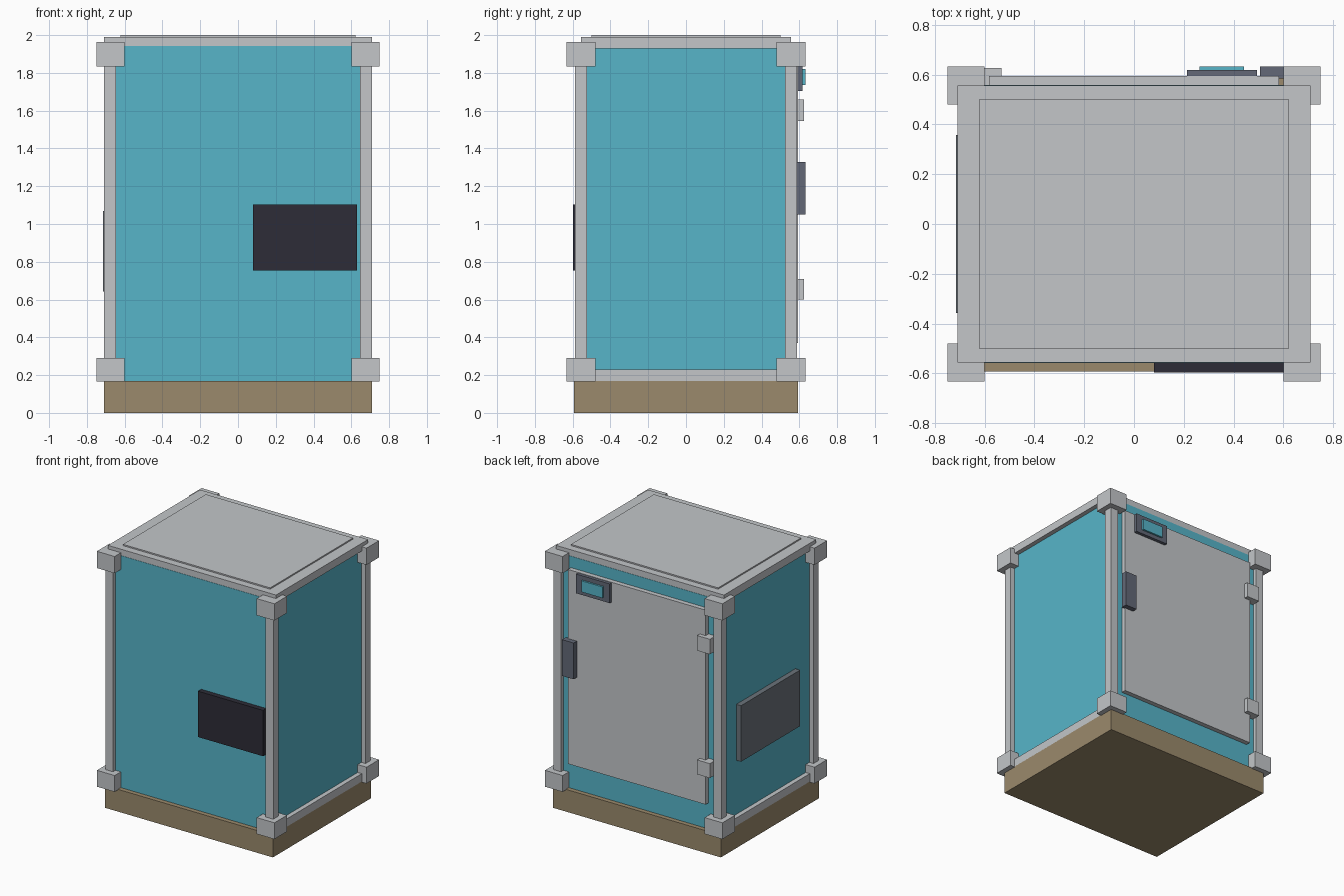
import bpy
import bmesh

default = bpy.data.objects.get("Cube")
if default:
    bpy.data.objects.remove(default, do_unlink=True)


def material(name, hex_code):
    """Flat material from an sRGB hex code, stored as linear values."""
    rgb = []
    for i in (0, 2, 4):
        c = int(hex_code[i:i + 2], 16) / 255
        rgb.append(c / 12.92 if c < 0.04045 else ((c + 0.055) / 1.055) ** 2.4)
    mat = bpy.data.materials.new(name)
    mat.use_nodes = True
    mat.diffuse_color = (*rgb, 1)
    mat.node_tree.nodes["Principled BSDF"].inputs["Base Color"].default_value = (*rgb, 1)
    return mat


GREY = material("light grey metal", "C3C6C9")
BLUE = material("turquoise panel", "57B5C9")
BROWN = material("brown wood", "9B8A6C")
BLACK = material("near black", "2D2C37")
SLATE = material("slate", "636977")
DARK_GREY = material("dark grey", "6B737A")


def box(name, x, y, z, mat):
    """Box spanning the given (low, high) range on each axis."""
    bm = bmesh.new()
    bmesh.ops.create_cube(bm, size=1)
    for v in bm.verts:
        for axis, (low, high) in enumerate((x, y, z)):
            v.co[axis] = high if v.co[axis] > 0 else low
    mesh = bpy.data.meshes.new(name)
    bm.to_mesh(mesh)
    bm.free()
    mesh.materials.append(mat)
    obj = bpy.data.objects.new(name, mesh)
    bpy.context.collection.objects.link(obj)
    return obj


def span(half):
    return (-half, half)


def side(sign, low, high):
    return (low, high) if sign > 0 else (-high, -low)


# Plinth, cabinet body and the slabs closing it
box("plinth", span(0.71), span(0.593), (0, 0.17), BROWN)
box("cabinet_body", span(0.675), span(0.558), (0.165, 1.942), BLUE)
box("bottom_slab", span(0.71), span(0.556), (0.168, 0.23), GREY)
box("top_slab", span(0.71), span(0.556), (1.93, 1.99), GREY)
box("lid", span(0.622), span(0.5), (1.985, 2.0), GREY)

# Corner posts with protective blocks at both ends
for sx, x_name in ((-1, "right"), (1, "left")):
    for sy, y_name in ((-1, "front"), (1, "back")):
        corner = f"{y_name}_{x_name}"
        box(f"{corner}_post", side(sx, 0.645, 0.71), side(sy, 0.525, 0.588),
            (0.17, 1.94), GREY)
        for z_name, z in (("lower", (0.165, 0.29)), ("upper", (1.835, 1.963))):
            box(f"{corner}_{z_name}_block", side(sx, 0.6, 0.75),
                side(sy, 0.48, 0.632), z, GREY)

# Plates on the front and the right side
box("front_plate", (0.08, 0.63), (-0.597, -0.55), (0.753, 1.103), BLACK)
box("side_plate", (-0.715, -0.67), span(0.357), (0.642, 1.07), DARK_GREY)

# Back door with hinges, handle and display
box("door", span(0.582), (0.55, 0.594), (0.37, 1.855), GREY)
for name, z in (("lower", (0.6, 0.71)), ("upper", (1.545, 1.66))):
    box(f"{name}_hinge", (-0.64, -0.533), (0.55, 0.626), z, GREY)
box("handle", (0.507, 0.605), (0.585, 0.632), (1.05, 1.327), SLATE)
box("display_frame", (0.212, 0.495), (0.585, 0.618), (1.705, 1.852), SLATE)
box("display_screen", (0.264, 0.442), (0.61, 0.632), (1.735, 1.82), BLUE)
